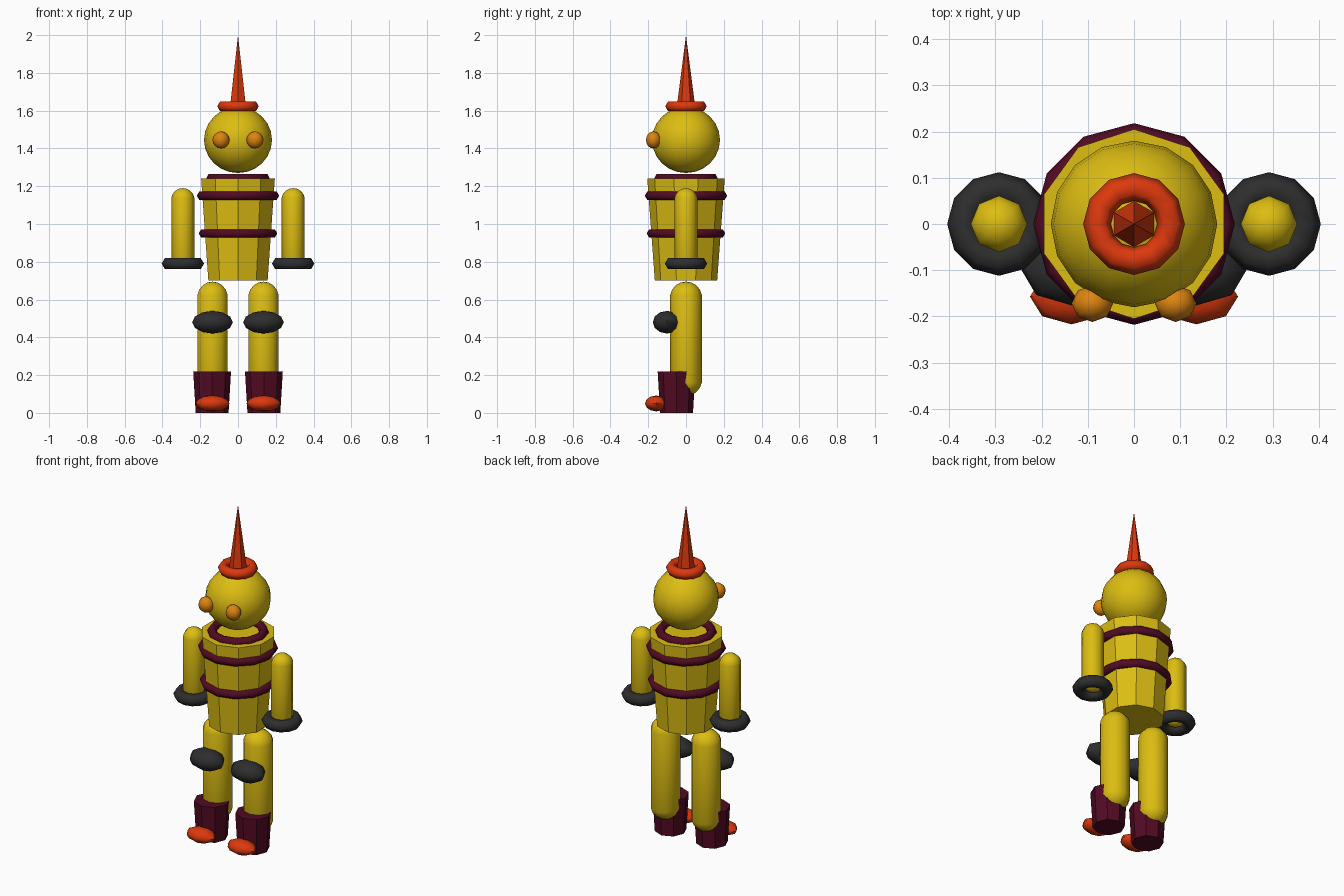
import bpy, math

if "Cube" in bpy.data.objects:
    bpy.data.objects.remove(bpy.data.objects["Cube"])


def material(name, rgb):
    m = bpy.data.materials.new(name)
    m.diffuse_color = (*rgb, 1)
    m.use_nodes = True
    m.node_tree.nodes["Principled BSDF"].inputs["Base Color"].default_value = m.diffuse_color
    return m


YELLOW = material("yellow", (0.72, 0.51, 0.006))
MAROON = material("maroon", (0.085, 0.003, 0.017))
RED = material("orange red", (0.72, 0.04, 0.004))
ORANGE = material("orange", (0.72, 0.23, 0.005))
DARK = material("charcoal", (0.027, 0.027, 0.028))


def finish(name, mat, angle=32):
    ob = bpy.context.object
    ob.name = name
    ob.data.materials.append(mat)
    bpy.ops.object.transform_apply(location=False, rotation=True, scale=True)
    bpy.ops.object.shade_smooth_by_angle(angle=math.radians(angle))
    return ob


def cone(name, mat, x, y, z0, z1, r0, r1, sides):
    # tapered tube with a corner facing +y
    bpy.ops.mesh.primitive_cone_add(vertices=sides, radius1=r0, radius2=r1,
                                    depth=z1 - z0, location=(x, y, (z0 + z1) / 2))
    return finish(name, mat)


def ball(name, mat, loc, size, segs, rings, angle=50):
    bpy.ops.mesh.primitive_uv_sphere_add(segments=segs, ring_count=rings,
                                         radius=1, location=loc)
    bpy.context.object.scale = size
    return finish(name, mat, angle)


def ring(name, mat, x, z, outer, minor):
    bpy.ops.mesh.primitive_torus_add(major_segments=12, minor_segments=6,
                                     major_radius=outer - minor, minor_radius=minor,
                                     location=(x, 0, z), rotation=(0, 0, math.pi / 2))
    return finish(name, mat, 62)


def capsule(name, mat, x, z0, z1, r, segs):
    # sphere whose two halves are pulled apart, leaving a straight middle
    ob = ball(name, mat, (x, 0, (z0 + z1) / 2), (r, r, r), segs, 9, 50)
    shift = (z1 - z0) / 2 - r
    for v in ob.data.vertices:
        v.co.z += shift if v.co.z > 0 else -shift
    return ob


# hat
cone("hat_spike", RED, 0, 0, 1.61, 2.0, 0.05, 0, 6)
ring("hat_brim", RED, 0, 1.623, 0.11, 0.03)

# head and body
ball("head", YELLOW, (0, 0, 1.445), (0.18, 0.18, 0.175), 16, 12)
cone("torso", YELLOW, 0, 0, 0.70, 1.24, 0.165, 0.205, 10)
ring("collar", MAROON, 0, 1.243, 0.168, 0.026)
ring("chest_band", MAROON, 0, 1.15, 0.218, 0.025)
ring("waist_band", MAROON, 0, 0.95, 0.208, 0.025)

for side, s in (("left", 1), ("right", -1)):
    ball(side + "_eye", ORANGE, (s * 0.09, -0.172, 1.445), (0.045, 0.04, 0.045), 8, 8)
    # arm with cuff
    capsule(side + "_arm", YELLOW, s * 0.292, 0.77, 1.19, 0.062, 8)
    ring(side + "_cuff", DARK, s * 0.292, 0.79, 0.112, 0.034)
    # leg with knee pad, boot and toe
    capsule(side + "_leg", YELLOW, s * 0.135, 0.09, 0.695, 0.085, 10)
    ball(side + "_knee_pad", DARK, (s * 0.135, -0.1, 0.48), (0.108, 0.076, 0.06), 8, 6)
    cone(side + "_boot", MAROON, s * 0.137, -0.05, 0.0, 0.218, 0.087, 0.1, 8)
    ball(side + "_toe", RED, (s * 0.135, -0.157, 0.05), (0.09, 0.06, 0.042), 8, 6)
